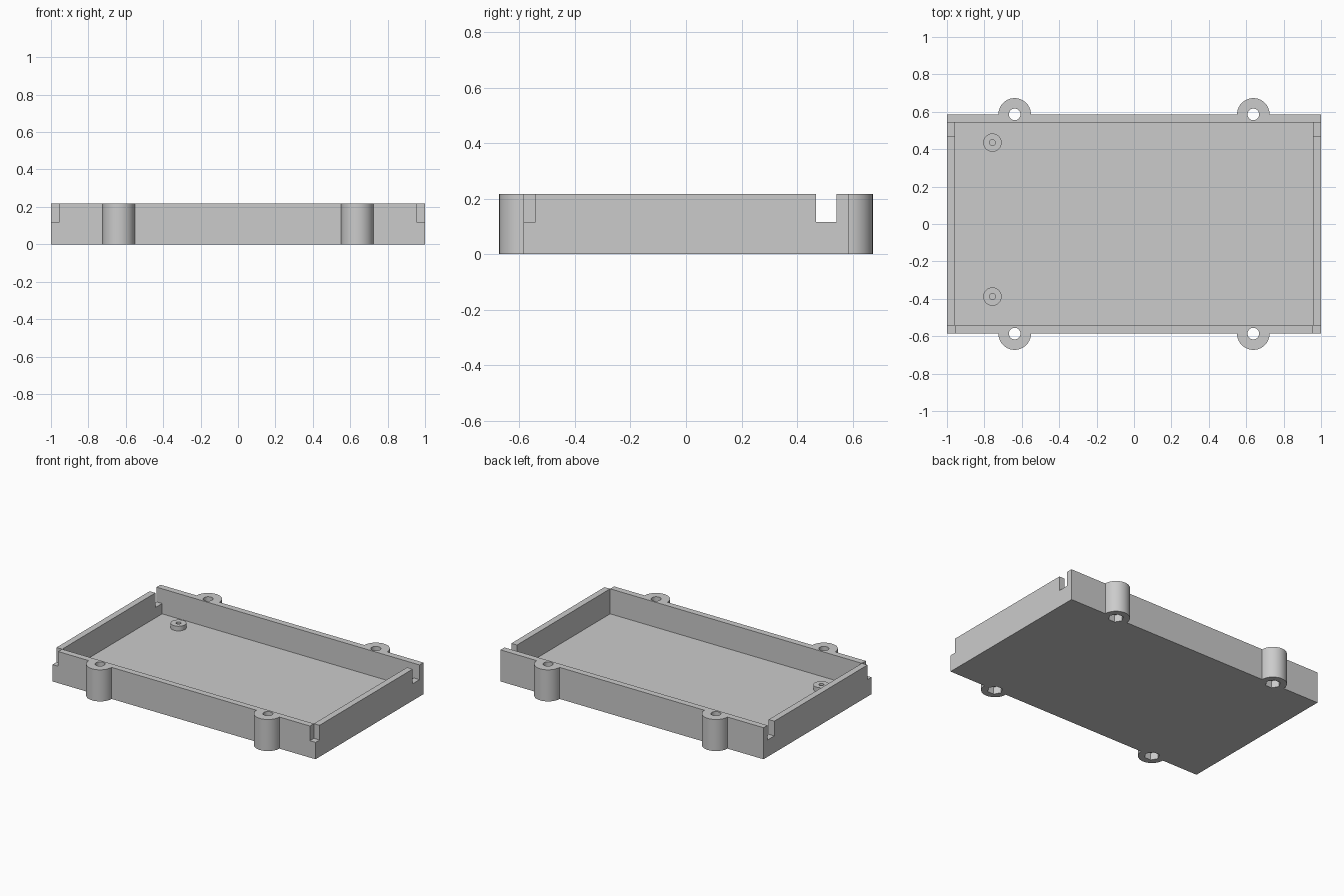
import bpy

cube = bpy.data.objects.get("Cube")
if cube:
    bpy.data.objects.remove(cube, do_unlink=True)

HX, HY, H = 1.0, 0.586, 0.217      # outer half sizes and height
WALL, FLOOR, STEP = 0.043, 0.045, 0.116
IX, IY = HX - WALL, HY - WALL      # inner half sizes
OVER = 0.02                        # cutter overshoot

grey = bpy.data.materials.new("plain grey")
grey.use_nodes = True
grey.diffuse_color = (0.6, 0.6, 0.6, 1)
grey.node_tree.nodes["Principled BSDF"].inputs["Base Color"].default_value = (0.6, 0.6, 0.6, 1)


def box(name, low, high):
    centre = [(a + b) / 2 for a, b in zip(low, high)]
    bpy.ops.mesh.primitive_cube_add(size=1, location=centre)
    ob = bpy.context.object
    ob.name = name
    ob.scale = [b - a for a, b in zip(low, high)]
    bpy.ops.object.transform_apply(location=True, rotation=False, scale=True)
    ob.data.materials.append(grey)
    return ob


def cylinder(name, x, y, radius, low, high, sides=48):
    # six-sided prisms get corners pointing along x
    turn = 3.14159265 / 2 if sides == 6 else 0
    bpy.ops.mesh.primitive_cylinder_add(vertices=sides, radius=radius, depth=high - low,
                                        location=(x, y, (low + high) / 2),
                                        rotation=(0, 0, turn))
    ob = bpy.context.object
    ob.name = name
    bpy.ops.object.transform_apply(location=True, rotation=True, scale=True)
    ob.data.materials.append(grey)
    return ob


def combine(target, tool, operation):
    mod = target.modifiers.new("combine", 'BOOLEAN')
    mod.operation = operation
    mod.solver = 'EXACT'
    mod.object = tool
    bpy.context.view_layer.objects.active = target
    bpy.ops.object.modifier_apply(modifier=mod.name)
    bpy.data.objects.remove(tool, do_unlink=True)


def smooth(ob):
    bpy.ops.object.select_all(action='DESELECT')
    ob.select_set(True)
    bpy.context.view_layer.objects.active = ob
    bpy.ops.object.shade_smooth_by_angle(angle=0.5)


corners = [(sx, sy) for sx in (-1, 1) for sy in (-1, 1)]

# Tray body with round screw lugs on the long walls
tray = box("tray", (-HX, -HY, 0), (HX, HY, H))
for sx, sy in corners:
    combine(tray, cylinder("lug", sx * 0.638, sy * HY, 0.087, 0, H, 64), 'UNION')

# Hollow interior
combine(tray, box("cavity", (-IX, -IY, FLOOR), (IX, IY, H + OVER)), 'DIFFERENCE')

# Screw holes with hexagonal nut pockets underneath
for sx, sy in corners:
    x, y = sx * 0.638, sy * HY
    combine(tray, cylinder("screw_hole", x, y, 0.031, -OVER, H + OVER, 32), 'DIFFERENCE')
    combine(tray, cylinder("nut_pocket", x, y, 0.049, -OVER, 0.05, 6), 'DIFFERENCE')

# Slots through the end walls at the back, open notches at the front corners
for sx in (-1, 1):
    x0, x1 = sorted((sx * IX, sx * (HX + OVER)))
    combine(tray, box("front_notch", (x0, -HY - OVER, STEP), (x1, -IY, H + OVER)), 'DIFFERENCE')
    x0, x1 = sorted((sx * (IX - OVER), sx * (HX + OVER)))
    combine(tray, box("back_slot", (x0, 0.469, STEP), (x1, IY, H + OVER)), 'DIFFERENCE')
smooth(tray)

# Small standoffs on the floor
for name, y in (("front_standoff", -0.388), ("back_standoff", 0.435)):
    post = cylinder(name, -0.757, y, 0.049, FLOOR - 0.005, 0.077)
    combine(post, cylinder("bore", -0.757, y, 0.016, FLOOR, 0.1, 24), 'DIFFERENCE')
    smooth(post)
